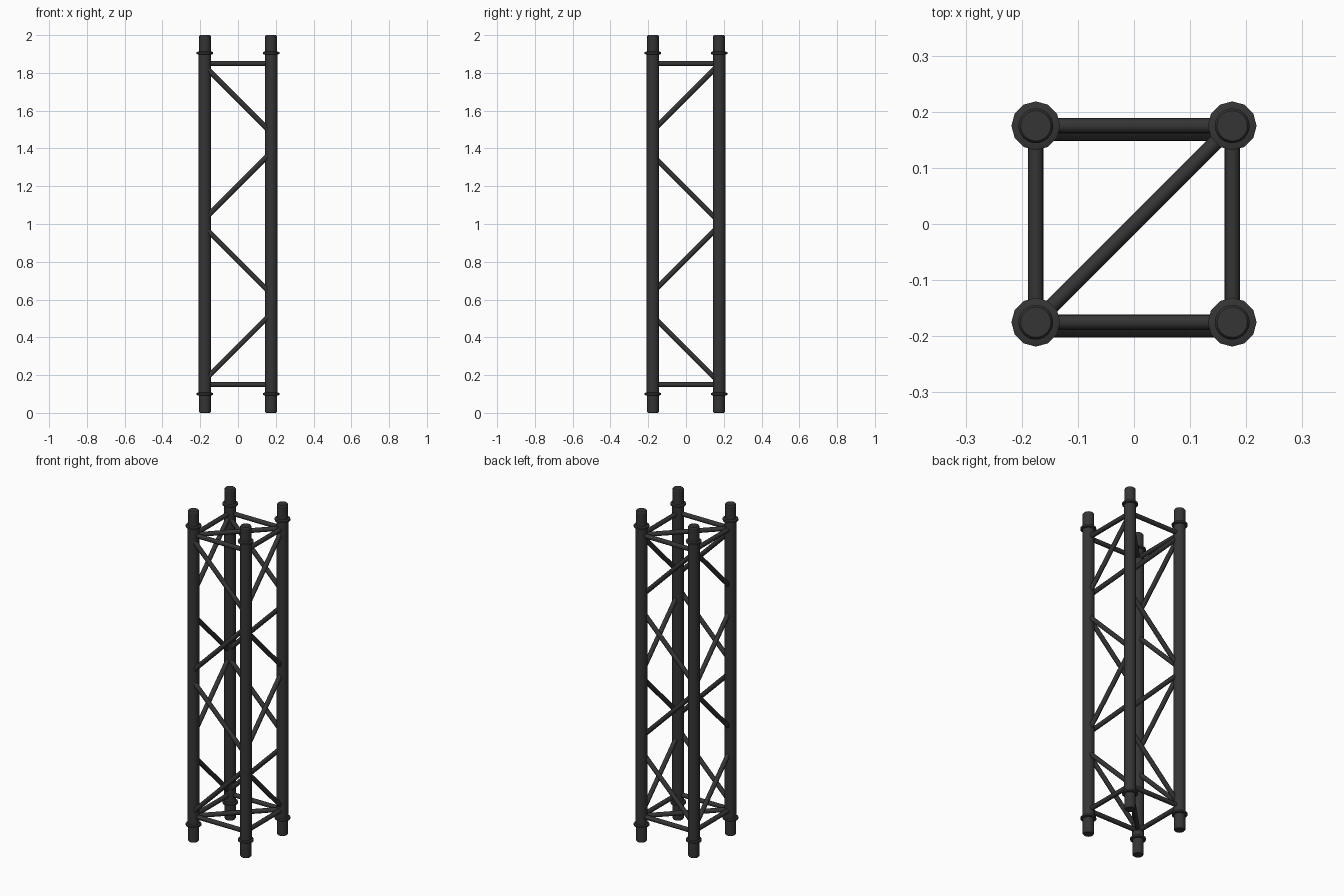
import bpy, bmesh, math
from mathutils import Vector

if "Cube" in bpy.data.objects:
    bpy.data.objects.remove(bpy.data.objects["Cube"])

C = 0.175          # chord offset from centre
BAR_R = 0.0135     # brace radius


def finish(name, bm, angle=40):
    bmesh.ops.recalc_face_normals(bm, faces=bm.faces)
    me = bpy.data.meshes.new(name)
    bm.to_mesh(me)
    bm.free()
    ob = bpy.data.objects.new(name, me)
    bpy.context.collection.objects.link(ob)
    mat = bpy.data.materials.get("dark_metal") or bpy.data.materials.new("dark_metal")
    mat.diffuse_color = (0.035, 0.035, 0.035, 1)
    mat.use_nodes = True
    mat.node_tree.nodes["Principled BSDF"].inputs["Base Color"].default_value = mat.diffuse_color
    me.materials.append(mat)
    bpy.ops.object.select_all(action='DESELECT')
    ob.select_set(True)
    bpy.context.view_layer.objects.active = ob
    bpy.ops.object.shade_smooth_by_angle(angle=math.radians(angle))
    return ob


def lathe(name, profile, x, y, sides, angle=40):
    """Capped solid of revolution around a vertical axis."""
    bm = bmesh.new()
    rings = [[bm.verts.new((x + r * math.cos(2 * math.pi * i / sides),
                            y + r * math.sin(2 * math.pi * i / sides), z))
              for i in range(sides)] for r, z in profile]
    for a, b in zip(rings, rings[1:]):
        for i in range(sides):
            j = (i + 1) % sides
            bm.faces.new((a[i], a[j], b[j], b[i]))
    bm.faces.new(rings[0])
    bm.faces.new(rings[-1])
    return finish(name, bm, angle)


def bar(name, a, b, r=BAR_R):
    a, b = Vector(a), Vector(b)
    bm = bmesh.new()
    bmesh.ops.create_cone(bm, cap_ends=True, segments=16, radius1=r, radius2=r,
                          depth=(b - a).length)
    rot = (b - a).to_track_quat('Z', 'Y').to_matrix().to_4x4()
    bmesh.ops.transform(bm, matrix=rot, verts=bm.verts)
    bmesh.ops.translate(bm, vec=(a + b) / 2, verts=bm.verts)
    return finish(name, bm)


# Four chords with narrower bevelled ends, and their collars
for sx in (-1, 1):
    for sy in (-1, 1):
        x, y = sx * C, sy * C
        lathe("chord_tube", [(0.027, 0), (0.031, 0.006), (0.031, 0.1), (0.033, 0.1),
                             (0.033, 1.9), (0.031, 1.9), (0.031, 1.994), (0.027, 2)],
              x, y, 24, 30)
        for z in (0.1, 1.905):
            lathe("collar", [(0.034, z - 0.008), (0.0435, z - 0.005),
                             (0.0435, z + 0.005), (0.034, z + 0.008)], x, y, 12, 20)

# Horizontal frames with one cross brace each
for z in (0.15, 1.85):
    for s in (-C, C):
        bar("horizontal_bar_x", (-C, s, z), (C, s, z))
        bar("horizontal_bar_y", (s, -C, z), (s, C, z))
    bar("cross_brace", (-C, -C, z), (C, C, z))

# Zigzag braces: (middle height, slope) on each pair of faces
E = 0.165
for s in (-C, C):
    for z, k in ((1.659, -1), (1.204, 1), (0.805, -1), (0.35, 1)):
        bar("zigzag_brace_x", (-E, s - 0.0135, z - k * E), (E, s - 0.0135, z + k * E))
    for z, k in ((1.67, 1), (1.187, -1), (0.815, 1), (0.337, -1)):
        bar("zigzag_brace_y", (s, -E, z - k * E), (s, E, z + k * E))
